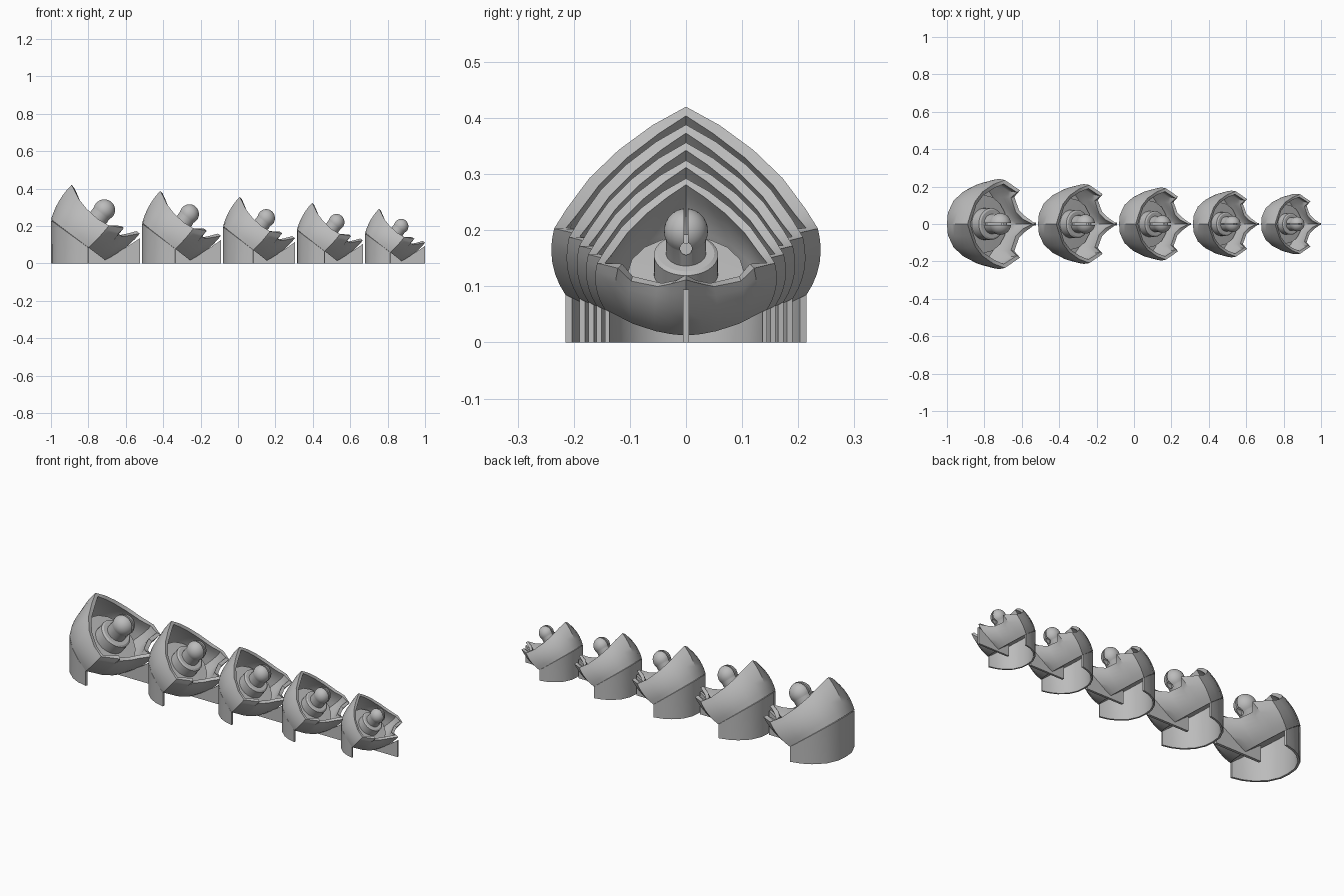
import bpy, bmesh, math
from mathutils import Matrix, Vector

cube = bpy.data.objects.get("Cube")
if cube:
    bpy.data.objects.remove(cube, do_unlink=True)

grey = bpy.data.materials.new("plain_grey")
grey.use_nodes = True
COLOUR = (0.5, 0.5, 0.5, 1)
grey.diffuse_color = COLOUR
grey.node_tree.nodes["Principled BSDF"].inputs["Base Color"].default_value = COLOUR

# Tilted frame of the cup: the bulb centre and the axis it leans along
BULB = Vector((0.285, 0, 0.285))
AXIS = Vector((0.62, 0, 0.78)).normalized()
TILT = Matrix.Translation(BULB) @ AXIS.to_track_quat('Z', 'Y').to_matrix().to_4x4()


def finish(bm, name):
    bmesh.ops.remove_doubles(bm, verts=bm.verts, dist=1e-5)
    bmesh.ops.recalc_face_normals(bm, faces=bm.faces)
    mesh = bpy.data.meshes.new(name)
    bm.to_mesh(mesh)
    bm.free()
    mesh.materials.append(grey)
    ob = bpy.data.objects.new(name, mesh)
    bpy.context.collection.objects.link(ob)
    return ob


def activate(ob):
    bpy.ops.object.select_all(action='DESELECT')
    ob.select_set(True)
    bpy.context.view_layer.objects.active = ob


def thicken(ob, thickness, offset):
    mod = ob.modifiers.new("wall", 'SOLIDIFY')
    mod.thickness = thickness
    mod.offset = offset
    activate(ob)
    bpy.ops.object.modifier_apply(modifier=mod.name)
    return ob


def lathe(name, profile, steps=32):
    """Spin (radius, height) points about the tilted axis."""
    bm = bmesh.new()
    verts = [bm.verts.new((r, 0, h)) for r, h in profile]
    edges = [bm.edges.new(pair) for pair in zip(verts, verts[1:])]
    bmesh.ops.spin(bm, geom=verts + edges, cent=(0, 0, 0), axis=(0, 0, 1),
                   angle=math.tau, steps=steps, use_duplicate=False)
    bm.transform(TILT)
    return finish(bm, name)


def base_z(x):
    return 0.235 - 0.75 * x


def mirrored(points):
    """Close a half outline that starts and ends on the middle plane."""
    return points + [Vector((p.x, -p.y, p.z)) for p in points[-2:0:-1]]


# Half outlines from the back ridge round to the front tip
base_xy = [(0, 0), (.005, .06), (.035, .125), (.09, .175), (.14, .2), (.2, .215),
           (.23, .17), (.25, .14), (.275, .08), (.285, .04), (.29, 0)]
rim_xyz = [(.11, 0, .42), (.128, .06, .387), (.15, .12, .343), (.19, .172, .293),
           (.25, .213, .238), (.31, .235, .203), (.39, .18, .19), (.36, .145, .157),
           (.385, .075, .143), (.42, .04, .15), (.475, 0, .16)]
base = mirrored([Vector((x, y, base_z(x))) for x, y in base_xy])
rim = mirrored([Vector(p) for p in rim_xyz])


# Leaning cup with a slightly bulged wall
def cup_shell():
    bm = bmesh.new()
    levels = 6
    rings = []
    for i in range(levels + 1):
        t = i / levels
        ring = []
        for b, r in zip(base, rim):
            out = (b + r) / 2 - BULB
            out = (out - AXIS * out.dot(AXIS)).normalized()
            ring.append(bm.verts.new(b.lerp(r, t) + out * 0.055 * t * (1 - t)))
        rings.append(ring)
    n = len(base)
    for low, high in zip(rings, rings[1:]):
        for j in range(n):
            k = (j + 1) % n
            bm.faces.new((low[j], low[k], high[k], high[j]))
    bm.faces.new(rings[0][::-1])
    return thicken(finish(bm, "cup_shell"), 0.022, -1)


# Thin upright skirt round the back of the cup, open at the front and below
def skirt():
    bm = bmesh.new()
    half = [(0.006 + x * 0.97, y * 0.97) for x, y in base_xy[:6]]
    path = [(x, -y) for x, y in half[:0:-1]] + half
    columns = [(bm.verts.new((x, y, 0)), bm.verts.new((x, y, base_z(x)))) for x, y in path]
    for (a, b), (c, d) in zip(columns, columns[1:]):
        bm.faces.new((a, b, d, c))
    return thicken(finish(bm, "skirt"), 0.012, 0)


# Thin fin holding up the front tip
def fin():
    bm = bmesh.new()
    outline = [(.19, 0), (.475, 0), (.475, .135), (.4, .085), (.3, .03), (.19, .1)]
    face = bm.faces.new([bm.verts.new((x, -0.008, z)) for x, z in outline])
    new = bmesh.ops.extrude_face_region(bm, geom=[face])["geom"]
    bmesh.ops.translate(bm, vec=(0, 0.016, 0),
                        verts=[v for v in new if isinstance(v, bmesh.types.BMVert)])
    return finish(bm, "front_fin")


# Round bulb on a thick neck, with a narrow slot and a round hole below it
def bulb():
    radius = 0.058
    arc = [(radius * math.cos(a), radius * math.sin(a))
           for a in (math.radians(-20 + 10 * i) for i in range(11))]
    ob = lathe("bulb", [(0, -.14), (.053, -.14), (.053, -.025)] + arc + [(0, radius)])
    slot, hole = bmesh.new(), bmesh.new()
    bmesh.ops.create_cube(slot, size=1, matrix=Matrix.Translation(
        BULB + Vector((0, 0, 0.07))) @ Matrix.Diagonal((0.2, 0.01, 0.2, 1)))
    bmesh.ops.create_cone(hole, cap_ends=True, segments=16, radius1=0.016, radius2=0.016,
                          depth=0.08, matrix=Matrix.Translation(
                              BULB + Vector((0.05, 0, -0.045))) @ Matrix.Rotation(math.pi / 2, 4, 'Y'))
    for bm in (slot, hole):
        cutter = finish(bm, "bulb_cutter")
        cutter.hide_render = True
        mod = ob.modifiers.new("cut", 'BOOLEAN')
        mod.operation = 'DIFFERENCE'
        mod.object = cutter
        activate(ob)
        bpy.ops.object.modifier_apply(modifier=mod.name)
        bpy.data.objects.remove(cutter, do_unlink=True)
    return ob


parts = [cup_shell(), skirt(), fin(), bulb(),
         lathe("cup_floor", [(0, -.19), (.13, -.19), (.155, -.14), (0, -.135)], 16),
         lathe("collar", [(0, -.15), (.085, -.15), (.085, -.078), (.075, -.072), (0, -.072)])]
for ob in parts:
    activate(ob)
    bpy.ops.object.shade_smooth_by_angle(angle=math.radians(30))

# Row of five cups, each smaller than the last: start x, plan scale, height scale
row = [(-1, 1, 1), (-.513, .887, .924), (-.08, .81, .848),
       (.315, .742, .772), (.68, .674, .696)]
for i, (x, plan, height) in enumerate(row):
    for part in parts:
        ob = part
        if i:
            ob = part.copy()
            ob.name = f"{part.data.name}_{i + 1}"
            bpy.context.collection.objects.link(ob)
        ob.location = (x, 0, 0)
        ob.scale = (plan, plan, height)
